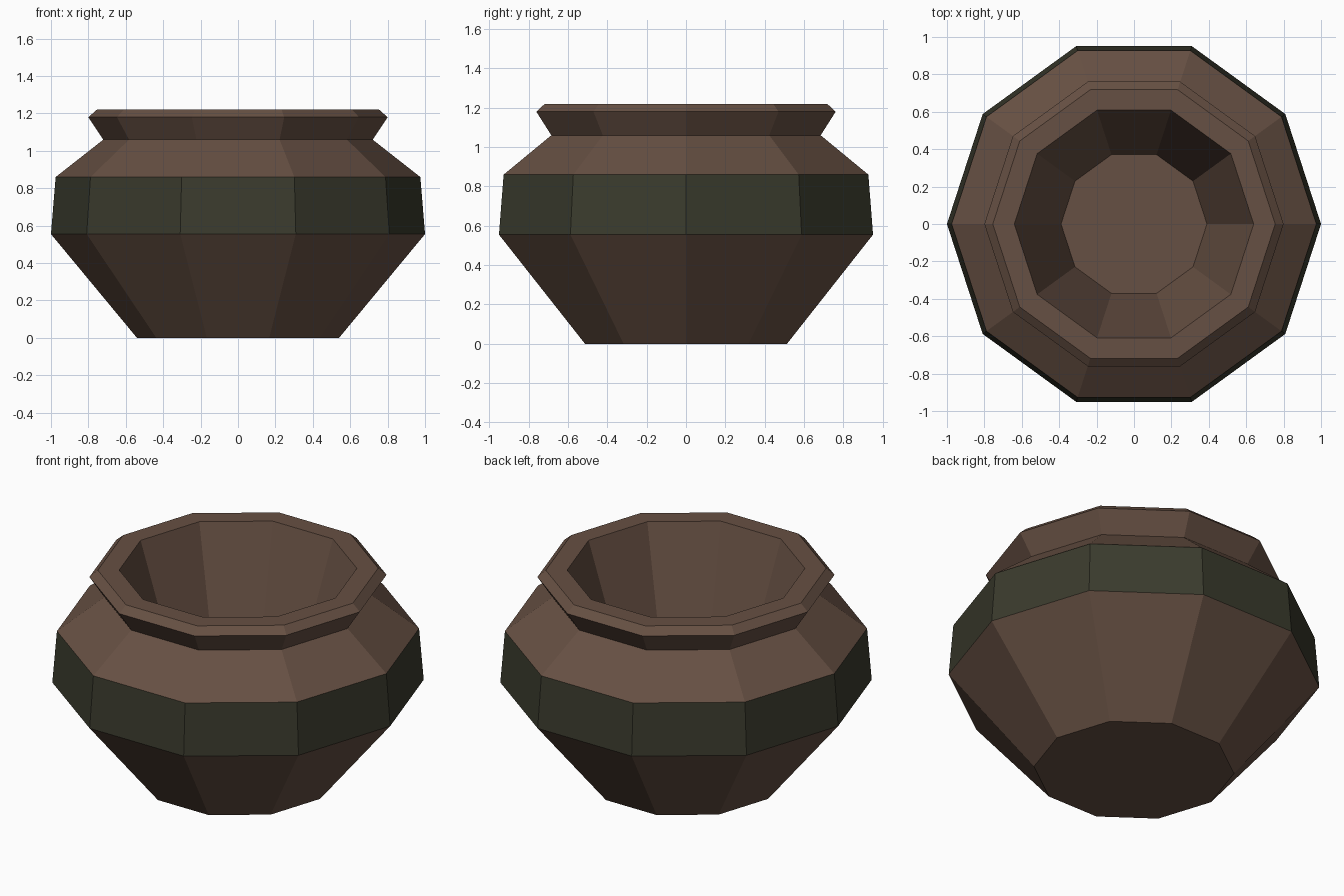
import bpy, bmesh, math

if "Cube" in bpy.data.objects:
    bpy.data.objects.remove(bpy.data.objects["Cube"])

SIDES = 10


def material(name, rgb):
    m = bpy.data.materials.new(name)
    m.diffuse_color = (*rgb, 1.0)
    m.use_nodes = True
    m.node_tree.nodes["Principled BSDF"].inputs["Base Color"].default_value = m.diffuse_color
    return m


brown = material("brown clay", (0.134, 0.080, 0.056))
green = material("dark green glaze", (0.042, 0.043, 0.026))

# Profile (radius, height): base, belly, neck, flared rim, inner wall, floor
profile = [(0.54, 0.0), (1.0, 0.555), (0.975, 0.86), (0.72, 1.06),
           (0.80, 1.18), (0.755, 1.22), (0.64, 1.22), (0.39, 0.45)]

# Turn the profile into ten-sided rings
bm = bmesh.new()
rings = []
for r, z in profile:
    rings.append([bm.verts.new((r * math.cos(a), r * math.sin(a), z))
                  for a in (2 * math.pi * i / SIDES for i in range(SIDES))])

for k in range(len(rings) - 1):
    low, high = rings[k], rings[k + 1]
    for i in range(SIDES):
        j = (i + 1) % SIDES
        face = bm.faces.new((low[i], low[j], high[j], high[i]))
        face.material_index = 1 if k == 1 else 0   # glazed band round the belly

# Underside and inner floor
bm.faces.new(list(reversed(rings[0])))
bm.faces.new(rings[-1])
bmesh.ops.recalc_face_normals(bm, faces=bm.faces)

mesh = bpy.data.meshes.new("pot")
bm.to_mesh(mesh)
bm.free()
mesh.materials.append(brown)
mesh.materials.append(green)
bpy.context.collection.objects.link(bpy.data.objects.new("pot", mesh))
